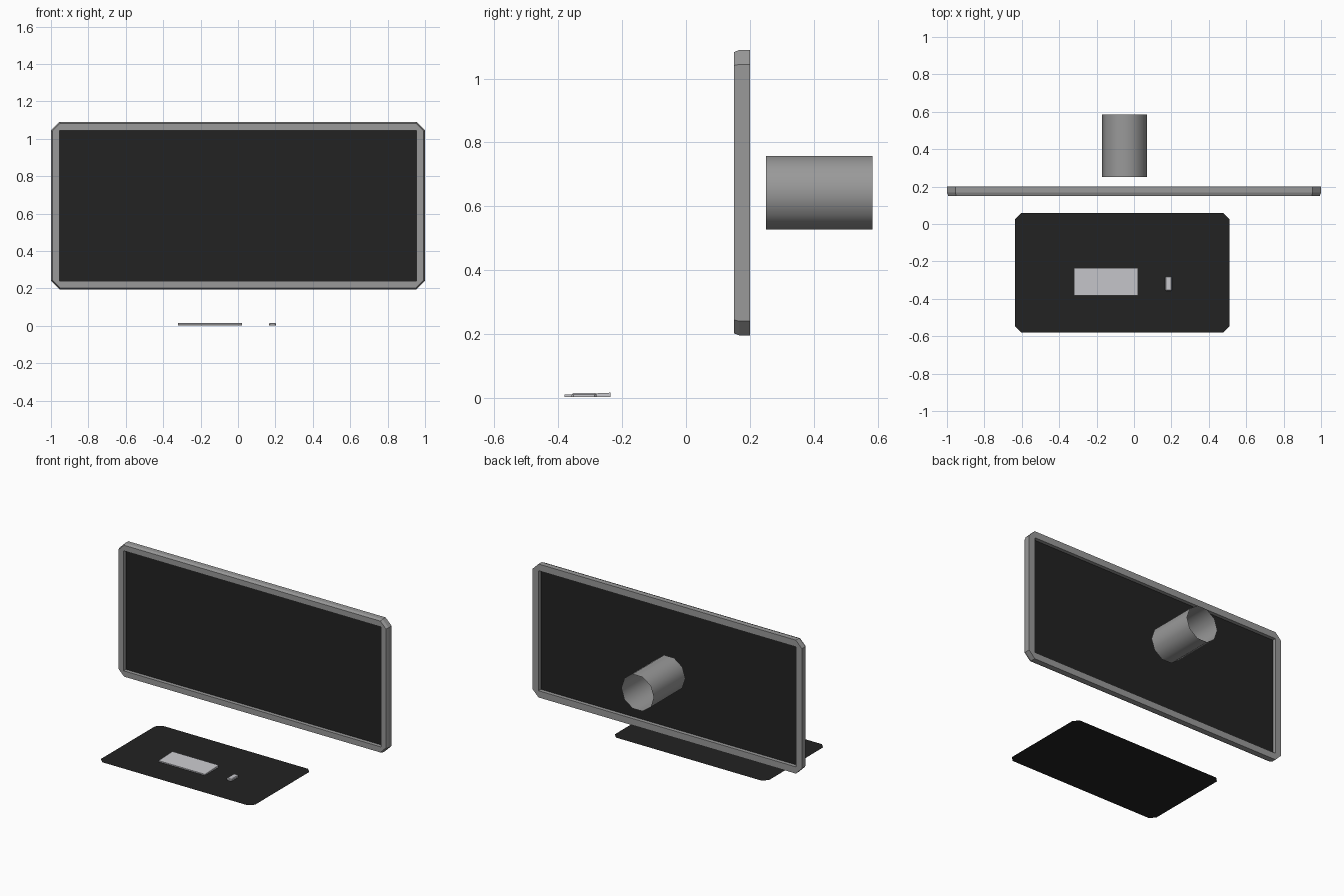
import bpy, bmesh, math
from mathutils import Matrix

if "Cube" in bpy.data.objects:
    bpy.data.objects.remove(bpy.data.objects["Cube"])


def material(name, rgb):
    m = bpy.data.materials.new(name)
    m.diffuse_color = (*rgb, 1)
    m.use_nodes = True
    m.node_tree.nodes["Principled BSDF"].inputs["Base Color"].default_value = m.diffuse_color
    return m


GREY = material("mid grey", (0.32, 0.32, 0.32))
DARK = material("near black", (0.016, 0.016, 0.016))
PALE = material("pale grey", (0.58, 0.58, 0.61))


def finish(name, bm, mat, normals=True):
    if normals:
        bmesh.ops.recalc_face_normals(bm, faces=bm.faces)
    me = bpy.data.meshes.new(name)
    bm.to_mesh(me)
    bm.free()
    me.materials.append(mat)
    ob = bpy.data.objects.new(name, me)
    bpy.context.collection.objects.link(ob)
    return ob


def cut_rect(x0, x1, y0, y1, c):
    """Rectangle outline with cut corners, two points per corner."""
    return [(x0, y0 + c), (x0 + c, y0), (x1 - c, y0), (x1, y0 + c),
            (x1, y1 - c), (x1 - c, y1), (x0 + c, y1), (x0, y1 - c)]


def slab(name, outline, z0, z1, inset, mat):
    """Outline raised from z0 to z1(y), with a narrow top bevel."""
    bm = bmesh.new()
    top = bm.faces.new([bm.verts.new((x, y, z1(y))) for x, y in outline])
    bottom = bm.faces.new([bm.verts.new((x, y, z0)) for x, y in outline])
    n = len(outline)
    for i in range(n):
        j = (i + 1) % n
        bm.faces.new([top.verts[i], top.verts[j], bottom.verts[j], bottom.verts[i]])
    if inset:
        bmesh.ops.bevel(bm, geom=list(top.edges), offset=inset, segments=1, affect='EDGES')
    return finish(name, bm, mat)


# Screen frame: cut-corner outside, square inside, bevelled front edge
bm = bmesh.new()
ZLO, ZHI, W = 0.195, 1.09, 0.045


def ring(points, y):
    return [bm.verts.new((x, y, z)) for x, z in points]


outer = cut_rect(-1, 1, ZLO, ZHI, W)
front = cut_rect(-0.993, 0.993, ZLO + 0.007, ZHI - 0.007, 0.042)
X, A, B = 1 - W, ZLO + W, ZHI - W
inner = [(-X, A), (X, A), (X, B), (-X, B)]
o_back, o_mid, o_front = ring(outer, 0.2), ring(outer, 0.168), ring(front, 0.15)
i_back, i_front = ring(inner, 0.2), ring(inner, 0.15)
for a, b in ((o_back, o_mid), (o_mid, o_front), (i_front, i_back)):
    n = len(a)
    for i in range(n):
        bm.faces.new([a[i], a[(i + 1) % n], b[(i + 1) % n], b[i]])
for o, q in ((o_front, i_front), (o_back, i_back)):
    for k in range(4):
        bm.faces.new([o[2 * k], o[2 * k + 1], q[k]])
        bm.faces.new([o[2 * k + 1], o[(2 * k + 2) % 8], q[(k + 1) % 4], q[k]])
finish("screen_frame", bm, GREY)

# Screen panel, recessed inside the frame
bm = bmesh.new()
bm.faces.new([bm.verts.new((x, 0.175, z)) for x, z in inner])
finish("screen_panel", bm, DARK, False)

# Open tube behind the screen
bm = bmesh.new()
bmesh.ops.create_cone(bm, cap_ends=False, segments=10, radius1=0.1205, radius2=0.1205,
                      depth=0.335, matrix=Matrix.Translation((-0.05, 0.4175, 0.6425))
                      @ Matrix.Rotation(math.pi / 2, 4, 'X')
                      @ Matrix.Rotation(math.pi / 2, 4, 'Z'))
xs = [v.co.x for v in bm.verts]
if max(xs) - min(xs) < 0.235:  # keep a corner at the left and right
    bmesh.ops.rotate(bm, verts=bm.verts, cent=(-0.05, 0.4175, 0.6425),
                     matrix=Matrix.Rotation(math.pi / 10, 3, 'Y'))
tube = finish("wall_mount_tube", bm, GREY)
for p in tube.data.polygons:
    p.use_smooth = True

# Desk mat: flat sheet with cut corners
bm = bmesh.new()
bm.faces.new([bm.verts.new((x, y, 0)) for x, y in cut_rect(-0.635, 0.51, -0.58, 0.06, 0.033)])
finish("desk_mat", bm, DARK, False)

# Keyboard (wedge) and mouse
slab("keyboard", [(-0.322, -0.381), (0.022, -0.381), (0.022, -0.236), (-0.322, -0.236)],
     0.002, lambda y: 0.0095 + (y + 0.381) * 0.045, 0, PALE)
slab("mouse", cut_rect(0.166, 0.203, -0.358, -0.28, 0.006),
     0.002, lambda y: 0.015, 0.004, PALE)
